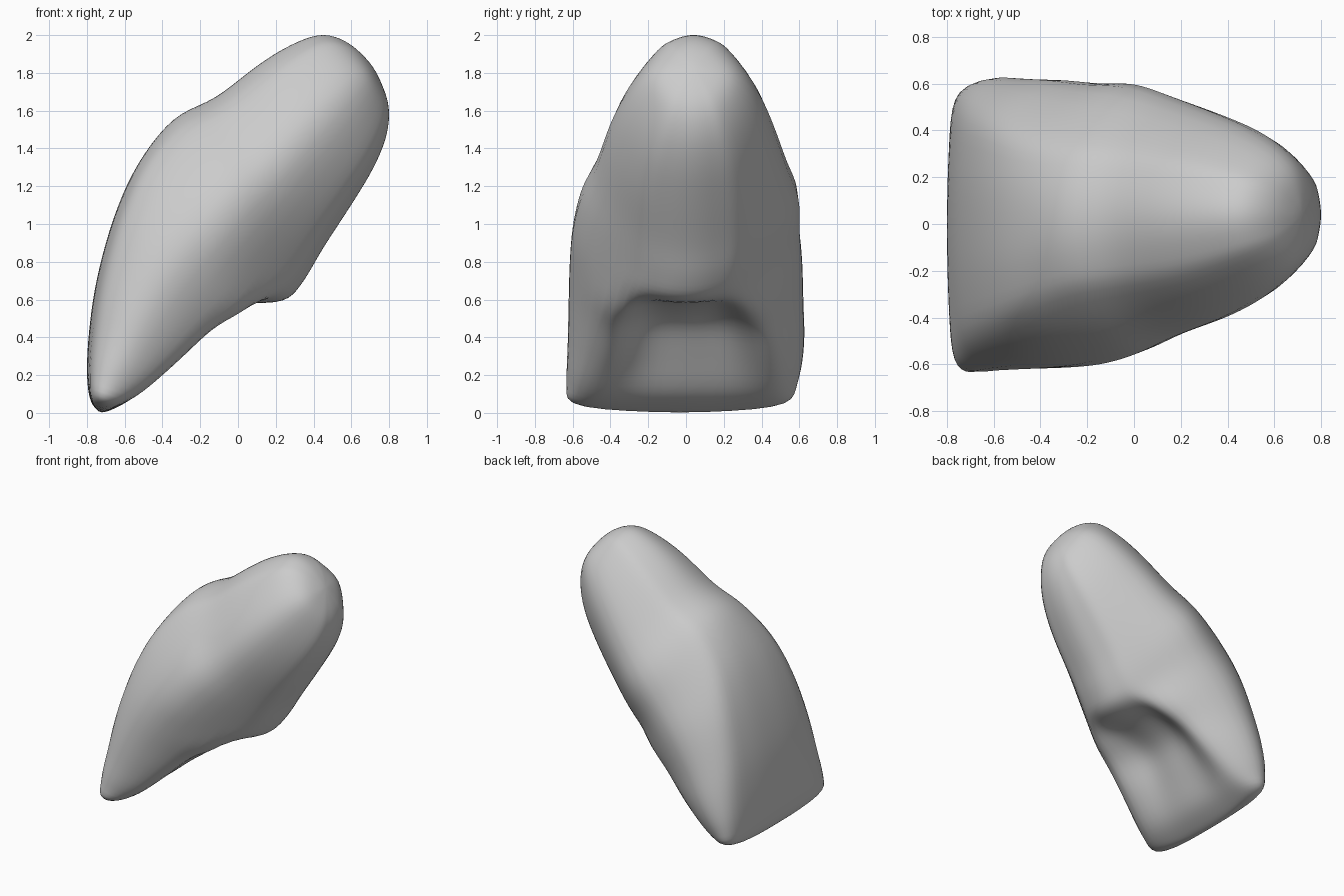
import bpy
import bmesh
from mathutils import Vector

if "Cube" in bpy.data.objects:
    bpy.data.objects.remove(bpy.data.objects["Cube"], do_unlink=True)

ivory = bpy.data.materials.new("pale_grey_enamel")
ivory.use_nodes = True
colour = (0.6, 0.6, 0.6, 1)
ivory.diffuse_color = colour
ivory.node_tree.nodes["Principled BSDF"].inputs["Base Color"].default_value = colour

# Sections from biting edge to root tip: outer x, z, inner x, z,
# half width, outer face half width, inner face half width, hollow, sideways shift
SECTIONS = [
    (-.78, .06, -.66, .02, .54, .49, .46, 0, -.04),
    (-.80, .20, -.50, .10, .61, .56, .50, .07, -.02),
    (-.79, .42, -.30, .28, .63, .55, .46, .18, 0),
    (-.75, .70, -.12, .44, .63, .52, .42, .20, 0),
    (-.66, 1.03, .06, .53, .63, .48, .38, .09, 0),
    (-.53, 1.32, .24, .59, .62, .42, .34, 0, 0),
    (-.34, 1.56, .35, .70, .60, .36, .31, 0, .02),
    (-.12, 1.67, .45, .87, .53, .33, .30, 0, .03),
    (.10, 1.84, .60, 1.10, .455, .29, .28, 0, .03),
    (.28, 1.95, .72, 1.30, .38, .24, .24, 0, .035),
    (.45, 2.005, .79, 1.48, .29, .18, .18, 0, .04),
    (.60, 1.95, .795, 1.65, .18, .11, .11, 0, .04),
]
EDGE_POLE, ROOT_POLE = Vector((-.73, -.03, 0)), Vector((.72, .04, 1.83))
STEPS = 5


def spline(a, b, c, d, t):
    """Catmull-Rom point between b and c."""
    return b + 0.5 * t * (c - a + t * (2 * a - 5 * b + 4 * c - d + t * (3 * (b - c) + d - a)))


def section_ring(ax, az, bx, bz, wide, outer, inner, hollow, shift):
    """Rounded cross-section, flatter at the crown, with an optional hollow inside."""
    rim = 0.88 + 0.12 * min(1, hollow * 8)
    crown = min(1, max(0, (1.9 - az) / 0.6))
    half = [(0, 0), (.045 - .025 * crown, outer * .55), (.15 - .04 * crown, outer),
            (.5, wide), (rim, inner), (.97 - hollow * .8, inner * .5), (1 - hollow, 0)]
    loop = half + [(t, -y) for t, y in half[-2:0:-1]]
    pts = [Vector((ax + (bx - ax) * t, y + shift, az + (bz - az) * t)) for t, y in loop]
    n = len(pts)
    return [spline(pts[i - 1], pts[i], pts[(i + 1) % n], pts[(i + 2) % n], k / STEPS)
            for i in range(n) for k in range(STEPS)]


# Smooth rings along the length
rings = [section_ring(*s) for s in SECTIONS]
count = len(rings[0])
stations = [[EDGE_POLE] * count] + rings + [[ROOT_POLE] * count]
last = len(stations) - 1
dense = []
for i in range(last):
    a, b, c, d = (stations[min(max(j, 0), last)] for j in range(i - 1, i + 3))
    for k in range(STEPS):
        dense.append([spline(*p, k / STEPS) for p in zip(a, b, c, d)])

# Tooth surface
bm = bmesh.new()
verts = [[bm.verts.new(p) for p in ring] for ring in dense[1:]]
for low, high in zip(verts, verts[1:]):
    for i in range(count):
        j = (i + 1) % count
        bm.faces.new((low[i], low[j], high[j], high[i]))
for ring, pole in ((verts[0], EDGE_POLE), (verts[-1], ROOT_POLE)):
    tip = bm.verts.new(pole)
    for i in range(count):
        bm.faces.new((ring[i], ring[(i + 1) % count], tip))
for _ in range(6):
    bmesh.ops.smooth_vert(bm, verts=bm.verts, factor=0.4,
                          use_axis_x=True, use_axis_y=True, use_axis_z=True)
bmesh.ops.recalc_face_normals(bm, faces=bm.faces)
for face in bm.faces:
    face.smooth = True

mesh = bpy.data.meshes.new("tooth")
bm.to_mesh(mesh)
bm.free()
mesh.materials.append(ivory)
tooth = bpy.data.objects.new("tooth", mesh)
bpy.context.collection.objects.link(tooth)
